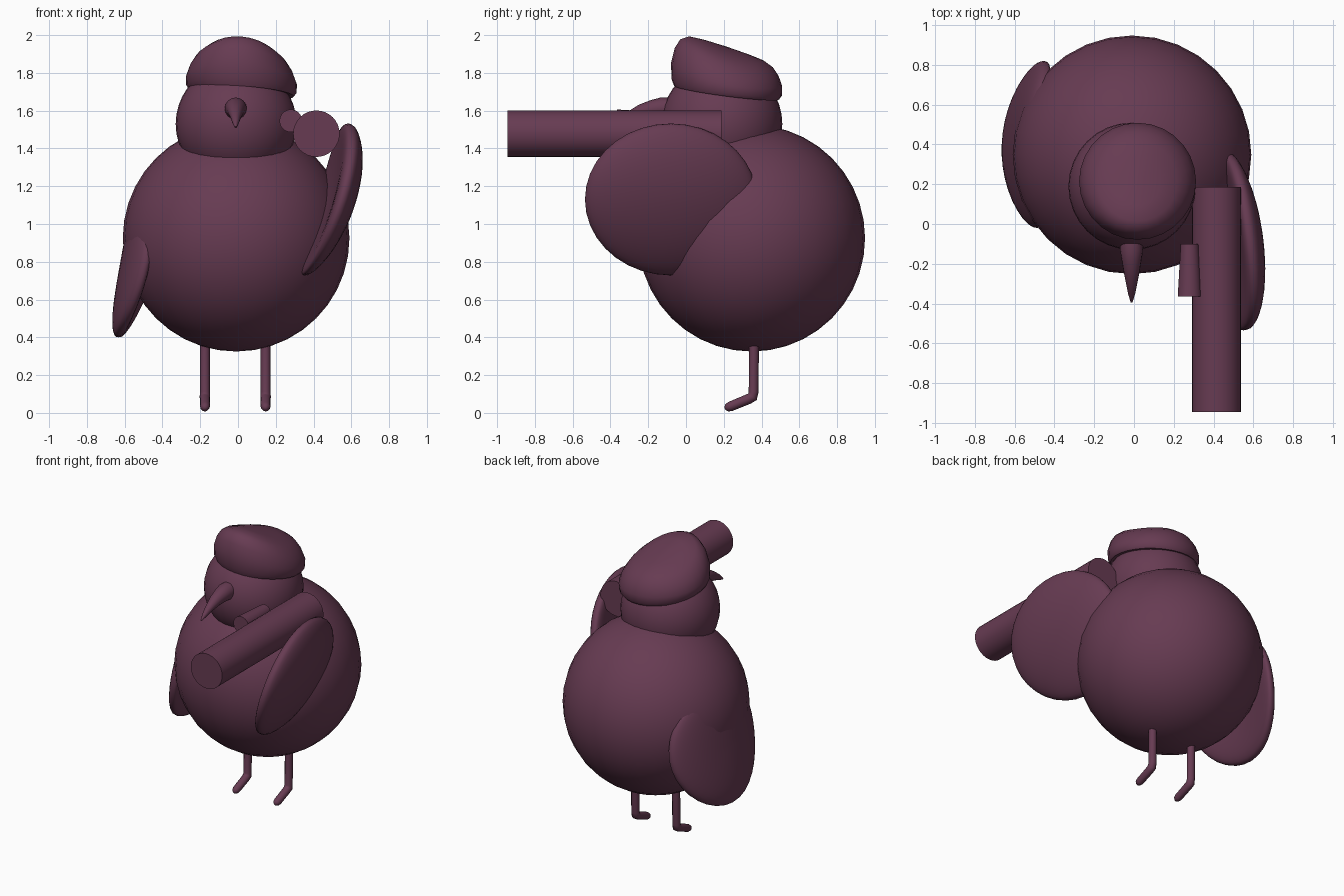
import bpy, bmesh, math
from mathutils import Vector

if "Cube" in bpy.data.objects:
    bpy.data.objects.remove(bpy.data.objects["Cube"])

plum = bpy.data.materials.new("dark_plum")
plum.diffuse_color = (0.135, 0.044, 0.085, 1)
plum.use_nodes = True
plum.node_tree.nodes["Principled BSDF"].inputs["Base Color"].default_value = plum.diffuse_color


def finish(name, bm, angle=40):
    """Turn a bmesh into a smooth-shaded, coloured object."""
    bmesh.ops.recalc_face_normals(bm, faces=bm.faces)
    me = bpy.data.meshes.new(name)
    bm.to_mesh(me)
    bm.free()
    me.materials.append(plum)
    ob = bpy.data.objects.new(name, me)
    bpy.context.collection.objects.link(ob)
    bpy.ops.object.select_all(action='DESELECT')
    ob.select_set(True)
    bpy.context.view_layer.objects.active = ob
    bpy.ops.object.shade_smooth_by_angle(angle=math.radians(angle))
    return ob


def loft(name, rings, angle=40):
    """Skin a list of equal-length point rings and cap both ends."""
    bm = bmesh.new()
    rows = [[bm.verts.new(p) for p in ring] for ring in rings]
    n = len(rows[0])
    for a, b in zip(rows, rows[1:]):
        for i in range(n):
            j = (i + 1) % n
            bm.faces.new((a[i], a[j], b[j], b[i]))
    bm.faces.new(rows[0])
    bm.faces.new(rows[-1])
    return finish(name, bm, angle)


def ball(name, centre, radius):
    bm = bmesh.new()
    bmesh.ops.create_uvsphere(bm, u_segments=32, v_segments=20, radius=radius)
    bmesh.ops.translate(bm, verts=bm.verts, vec=centre)
    return finish(name, bm)


def pipe(name, x, path, sides=16, angle=40):
    """Round pipe along (y, z, radius) points in the plane at x."""
    pts = [Vector((x, y, z)) for y, z, r in path]
    rings = []
    for k, (p, (_, _, r)) in enumerate(zip(pts, path)):
        t = (pts[min(k + 1, len(pts) - 1)] - pts[max(k - 1, 0)]).normalized()
        up = Vector((1, 0, 0)).cross(t)
        rings.append([p + r * (math.cos(a) * Vector((1, 0, 0)) + math.sin(a) * up)
                      for a in (math.tau * i / sides for i in range(sides))])
    return loft(name, rings, angle)


def wing(name, cy, cz, ry, rz, mid, half):
    """Round paddle in y-z whose middle surface follows x = mid(y, z)."""
    rings = []
    steps = 20
    for k in range(1, steps):
        phi = math.pi * k / steps
        r = math.sin(phi) ** 0.6
        c = math.cos(phi)
        off = half * math.copysign(abs(c) ** 0.8, c)
        ring = []
        for i in range(36):
            a = math.tau * i / 36
            y, z = cy + ry * r * math.cos(a), cz + rz * r * math.sin(a)
            ring.append((mid(y, z) + off, y, z))
        rings.append(ring)
    # Fill towards the centre so that the broad sides stay curved
    for f, where in ((0.5, 0), (0.12, 0), (0.5, 1), (0.12, 1)):
        src = rings[-1] if where else rings[0]
        first = math.sin(math.pi / steps) ** 0.6
        sgn = -1 if where else 1
        ring = []
        for i in range(36):
            a = math.tau * i / 36
            y = cy + ry * first * f * math.cos(a)
            z = cz + rz * first * f * math.sin(a)
            ring.append((mid(y, z) + sgn * half, y, z))
        rings.append(ring) if where else rings.insert(0, ring)
    return loft(name, rings, 60)


# Body and head
ball("body", (-0.01, 0.348, 0.925), 0.6)
ball("head", (-0.01, 0.19, 1.53), 0.32)

# Cap: slanted bottom plane and steeper, slightly domed top
hat_rings = []
for r, t in ((0.05, 0.05), (0.24, 0.02), (0.278, 0.0), (0.292, 0.12), (0.294, 0.4),
             (0.275, 0.68), (0.245, 0.87), (0.2, 0.97), (0.12, 1.0), (0.03, 1.01)):
    ring = []
    for i in range(28):
        a = math.tau * i / 28
        dx, dy = r * math.cos(a), r * math.sin(a)
        low = 1.695 - 0.13 * dy - 0.07 * dx
        top = 1.935 - 0.33 * dy - 0.08 * dx - 0.9 * dx * dx
        ring.append((0.018 + dx, 0.215 + dy, low + (top - low) * t))
    hat_rings.append(ring)
loft("cap", hat_rings, 50)

# Drooping beak
pipe("beak", -0.012, [(-0.08, 1.612, 0.056), (-0.13, 1.612, 0.058), (-0.18, 1.606, 0.05),
                      (-0.24, 1.592, 0.04), (-0.3, 1.567, 0.028), (-0.35, 1.54, 0.018),
                      (-0.393, 1.512, 0.005)])

# Shoulder tube and its sight
pipe("tube", 0.415, [(-0.945, 1.478, 0.123), (0.187, 1.478, 0.123)], 32)
pipe("sight", 0.28, [(-0.365, 1.546, 0.06), (-0.1, 1.546, 0.045)], 32)

# Raised wing holding the tube, and resting wing
wing("raised_wing", -0.08, 1.13, 0.455, 0.402,
     lambda y, z: 0.605 - 0.53 * (z - 1.4) ** 2 - 0.27 * (y + 0.3) ** 2, 0.064)
wing("resting_wing", 0.4, 0.8, 0.42, 0.4,
     lambda y, z: -0.56 + 0.18 * (z - 0.8) + 0.5 * (y - 0.36) ** 2, 0.063)

# Legs with forward-bent feet and rounded toes
for side, x in (("right", -0.175), ("left", 0.146)):
    pipe(side + "_leg", x, [(0.36, 0.38, 0.026), (0.358, 0.11, 0.026), (0.352, 0.085, 0.028),
                            (0.33, 0.073, 0.027), (0.235, 0.034, 0.026),
                            (0.217, 0.027, 0.021), (0.206, 0.022, 0.008)], 12, 60)
